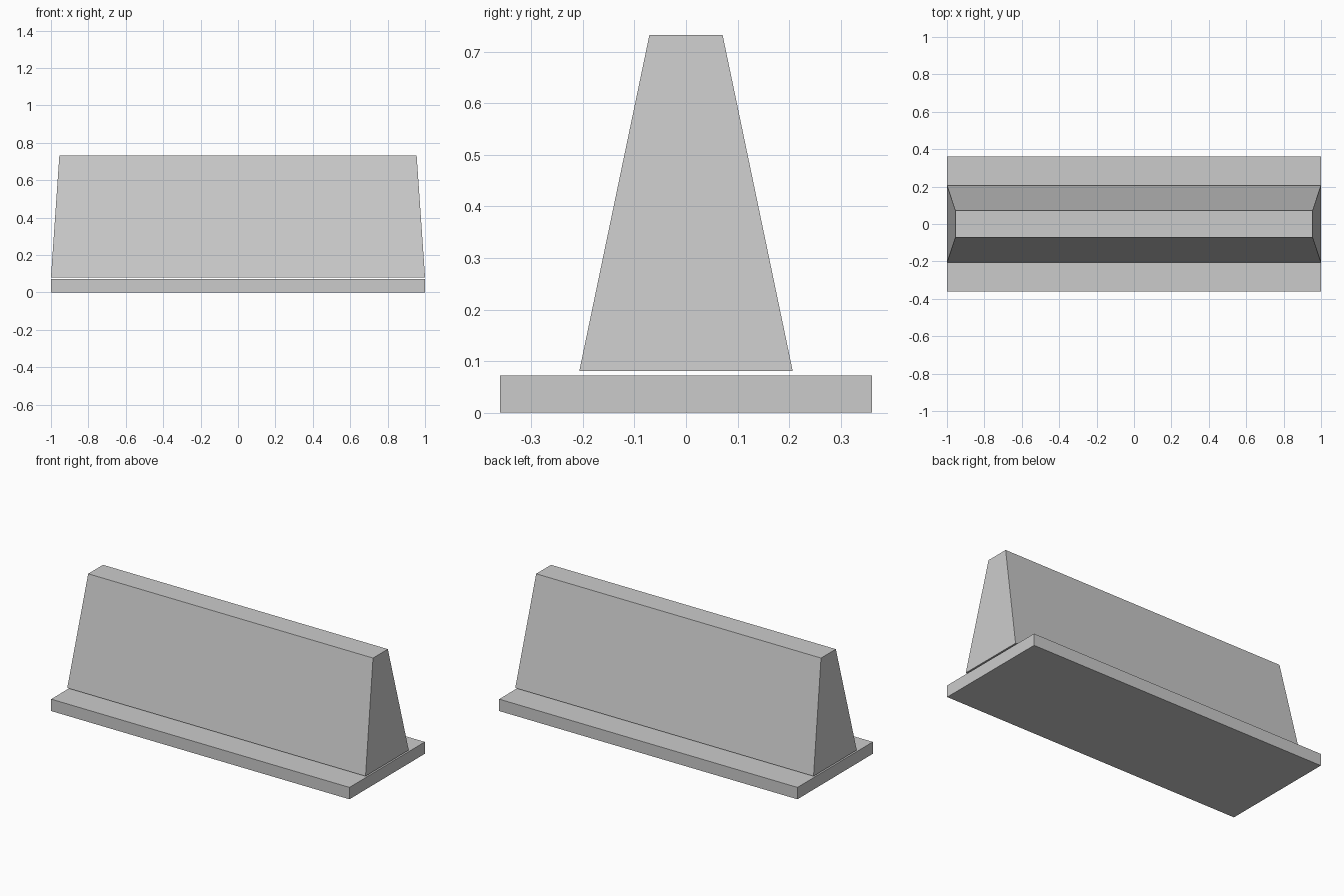
import bpy, bmesh

if "Cube" in bpy.data.objects:
    bpy.data.objects.remove(bpy.data.objects["Cube"])


def tapered_block(name, bottom, top, z0, z1):
    """Closed block with half sizes (x, y) at the bottom and at the top."""
    bm = bmesh.new()
    bmesh.ops.create_cube(bm, size=2)
    for v in bm.verts:
        (hx, hy), z = (top, z1) if v.co.z > 0 else (bottom, z0)
        v.co = (v.co.x * hx, v.co.y * hy, z)
    mesh = bpy.data.meshes.new(name)
    bm.to_mesh(mesh)
    bm.free()
    obj = bpy.data.objects.new(name, mesh)
    bpy.context.collection.objects.link(obj)
    return obj


# Flat slab on the ground
tapered_block("base_slab", (1.0, 0.361), (1.0, 0.361), 0.0, 0.072)

# Tapered barrier wall, floating just above the slab
tapered_block("barrier_wall", (1.0, 0.207), (0.955, 0.071), 0.081, 0.733)
